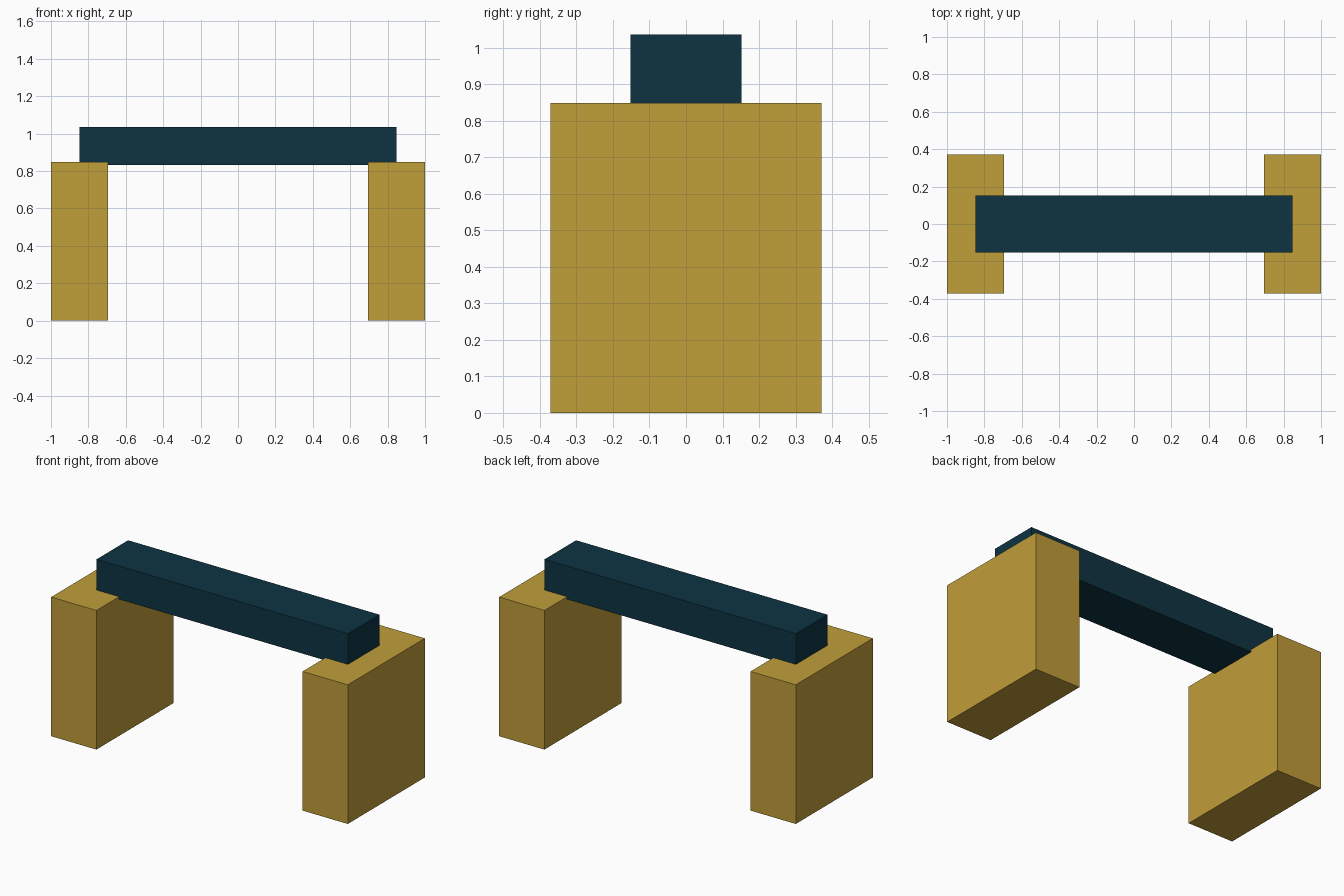
import bpy

if "Cube" in bpy.data.objects:
    bpy.data.objects.remove(bpy.data.objects["Cube"])


def material(name, color):
    m = bpy.data.materials.new(name)
    m.diffuse_color = (*color, 1.0)
    m.use_nodes = True
    m.node_tree.nodes["Principled BSDF"].inputs["Base Color"].default_value = m.diffuse_color
    return m


def box(name, center, size, mat):
    bpy.ops.mesh.primitive_cube_add(size=1, location=center)
    ob = bpy.context.object
    ob.name = name
    ob.scale = size
    bpy.ops.object.transform_apply(location=False, rotation=False, scale=True)
    ob.data.materials.append(mat)
    return ob


gold = material("ochre_gold", (0.527, 0.342, 0.042))
navy = material("dark_teal", (0.0044, 0.0343, 0.0545))

# Two upright slabs, mirrored left and right
for side, sign in (("left", -1), ("right", 1)):
    box(side + "_support", (sign * 0.8475, 0, 0.424), (0.305, 0.742, 0.848), gold)

# Beam resting slightly sunk into the supports
box("cross_beam", (0, 0, 0.9335), (1.695, 0.304, 0.203), navy)
